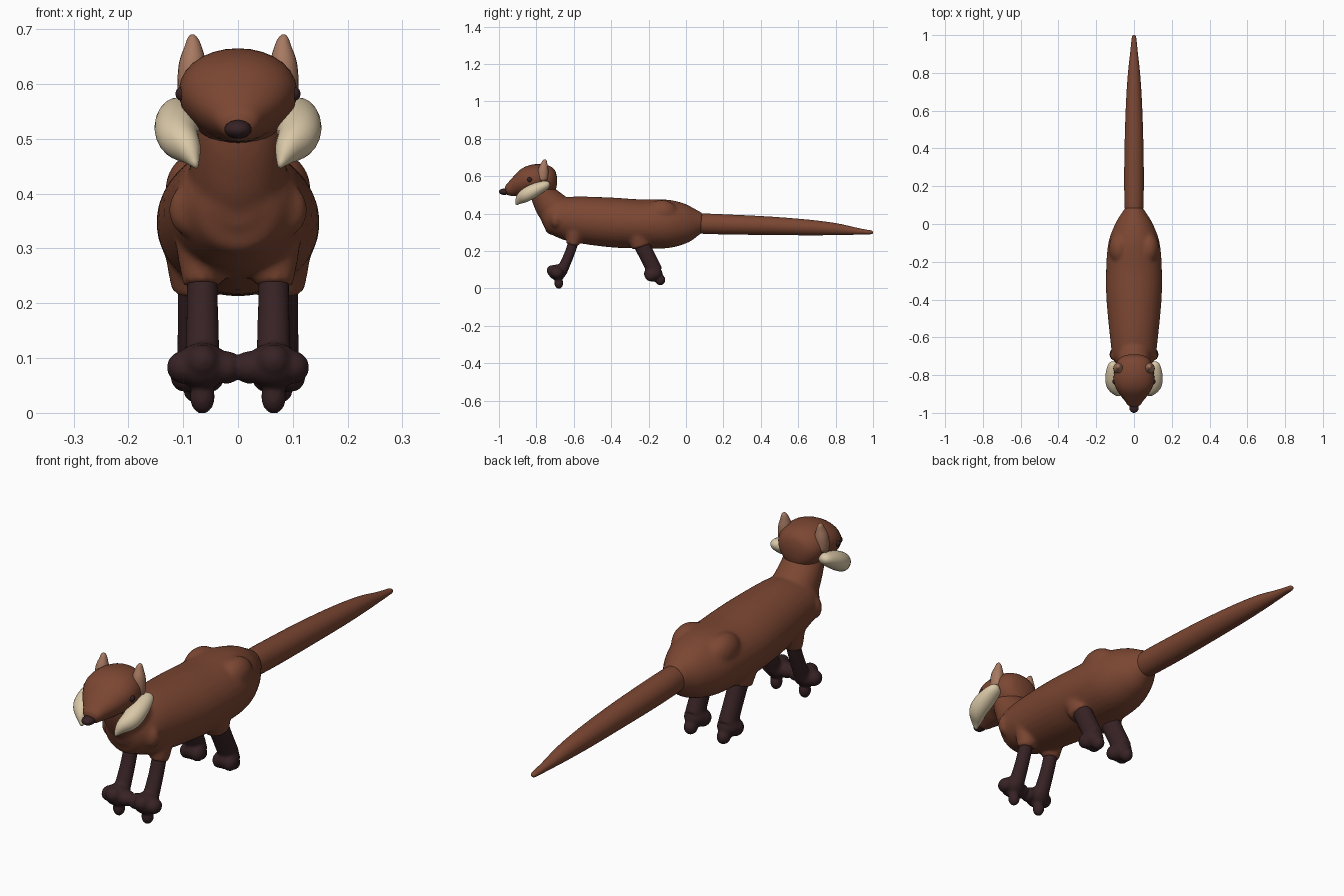
import bpy, bmesh
from math import sin, cos, pi
from mathutils import Vector, Matrix

cube = bpy.data.objects.get("Cube")
if cube:
    bpy.data.objects.remove(cube, do_unlink=True)


def material(name, r, g, b):
    m = bpy.data.materials.new(name)
    m.use_nodes = True
    m.diffuse_color = (r, g, b, 1)
    bsdf = m.node_tree.nodes["Principled BSDF"]
    bsdf.inputs["Base Color"].default_value = (r, g, b, 1)
    bsdf.inputs["Roughness"].default_value = 0.8
    return m


FUR = material("russet fur", 0.2, 0.062, 0.032)
DARK = material("dark brown", 0.038, 0.016, 0.018)
CREAM = material("cream fur", 0.70, 0.58, 0.39)
TAN = material("tan ear", 0.38, 0.19, 0.12)


def spline(pts, steps):
    """Catmull-Rom interpolation of stations (x, y, z, width, height)."""
    pts = [Vector(p) for p in pts]
    out = []
    for i in range(len(pts) - 1):
        a, b, c, d = (pts[max(i - 1, 0)], pts[i], pts[i + 1],
                      pts[min(i + 2, len(pts) - 1)])
        for k in range(steps):
            t = k / steps
            out.append(0.5 * (2 * b + (c - a) * t + (2 * a - 5 * b + 4 * c - d) * t * t
                              + (3 * b - a - 3 * c + d) * t ** 3))
    return out + [pts[-1]]


def loft(bm, stations, sides=32, steps=4, taper=0.0):
    """Sweep elliptical rings along a path; taper widens the upper half."""
    line = spline(stations, steps)
    centres = [Vector(p[:3]) for p in line]
    rings = []
    for i, p in enumerate(line):
        tangent = (centres[min(i + 1, len(line) - 1)] - centres[max(i - 1, 0)]).normalized()
        side = Vector((1, 0, 0))
        side = (side - tangent * side.dot(tangent)).normalized()
        up = side.cross(tangent)
        if up.z < 0:
            up = -up
        w, h = max(p[3], 0.002), max(p[4], 0.002)
        ring = []
        for k in range(sides):
            a = 2 * pi * k / sides
            ring.append(bm.verts.new(centres[i] + side * w * cos(a) * (1 + taper * sin(a))
                                     + up * h * sin(a)))
        rings.append(ring)
    for r0, r1 in zip(rings, rings[1:]):
        for k in range(sides):
            n = (k + 1) % sides
            bm.faces.new((r0[k], r0[n], r1[n], r1[k]))
    bm.faces.new(rings[0])
    bm.faces.new(rings[-1])


def ball(bm, centre, radii):
    bmesh.ops.create_uvsphere(bm, u_segments=24, v_segments=16, radius=1,
                              matrix=Matrix.Translation(centre) @ Matrix.Diagonal((*radii, 1)))


def finish(bm, name, mat, mirror=False, voxel=0, smooth=5):
    bmesh.ops.recalc_face_normals(bm, faces=bm.faces)
    mesh = bpy.data.meshes.new(name)
    for f in bm.faces:
        f.smooth = True
    bm.to_mesh(mesh)
    bm.free()
    mesh.materials.append(mat)
    obj = bpy.data.objects.new(name, mesh)
    bpy.context.collection.objects.link(obj)
    if mirror:
        obj.modifiers.new("mirror", 'MIRROR').use_mirror_merge = False
    if voxel:
        mod = obj.modifiers.new("blend", 'REMESH')
        mod.mode = 'VOXEL'
        mod.voxel_size = voxel
        mod.use_smooth_shade = True
        mod = obj.modifiers.new("soften", 'SMOOTH')
        mod.factor = 0.5
        mod.iterations = smooth
    return obj


# Torso, neck, shoulders, haunches and leg sockets blended together
bm = bmesh.new()
loft(bm, [(0, -.775, .37, .03, .03), (0, -.755, .375, .075, .08), (0, -.70, .38, .112, .10),
          (0, -.6, .37, .127, .122), (0, -.4, .353, .146, .133), (0, -.25, .345, .148, .131),
          (0, -.1, .345, .136, .13), (0, 0, .347, .1, .105), (0, .06, .35, .064, .07),
          (0, .088, .35, .046, .052)])
loft(bm, [(0, -.66, .38, .095, .08), (0, -.71, .43, .09, .09),
          (0, -.755, .49, .084, .074), (0, -.78, .55, .08, .06)])
for s in (-1, 1):
    ball(bm, (s * .083, -.695, .37), (.044, .035, .05))
    ball(bm, (s * .078, -.13, .405), (.055, .085, .068))
    loft(bm, [(s * .066, -.595, .32, .05, .05), (s * .066, -.6, .27, .042, .042),
              (s * .066, -.606, .232, .034, .034)])
    loft(bm, [(s * .075, -.265, .30, .06, .06), (s * .075, -.24, .222, .046, .05)])
finish(bm, "body", FUR, voxel=0.009)

# Tail
bm = bmesh.new()
loft(bm, [(0, .05, .346, .045, .05), (0, .1, .346, .05, .054), (0, .25, .341, .052, .053),
          (0, .45, .335, .049, .049), (0, .65, .326, .042, .042), (0, .8, .317, .032, .032),
          (0, .9, .307, .021, .02), (0, .96, .302, .015, .013), (0, .99, .3, .011, .01),
          (0, 1, .3, .004, .004)])
finish(bm, "tail", FUR)

# Head
bm = bmesh.new()
loft(bm, [(0, -.69, .575, .02, .02), (0, -.70, .575, .06, .055), (0, -.73, .575, .09, .08),
          (0, -.79, .575, .105, .09), (0, -.84, .57, .104, .083), (0, -.89, .55, .08, .062),
          (0, -.93, .533, .05, .042), (0, -.955, .523, .034, .028),
          (0, -.965, .52, .015, .015)], taper=.14)
finish(bm, "head", FUR)

# Nose
bm = bmesh.new()
ball(bm, (0, -.972, .517), (.025, .028, .017))
finish(bm, "nose", DARK)

# Eyes
bm = bmesh.new()
ball(bm, (.102, -.836, .582), (.012, .013, .013))
finish(bm, "eyes", DARK, mirror=True)

# Ears
bm = bmesh.new()
loft(bm, [(.084, -.765, .55, .018, .018), (.086, -.765, .59, .024, .027),
          (.083, -.763, .635, .025, .027), (.082, -.758, .667, .016, .017),
          (.083, -.755, .684, .009, .01), (.083, -.754, .69, .003, .003)], sides=20)
finish(bm, "ears", TAN, mirror=True)

# Cheek tufts
bm = bmesh.new()
loft(bm, [(.105, -.73, .562, .006, .006), (.108, -.745, .555, .028, .022),
          (.111, -.80, .53, .04, .035), (.109, -.85, .503, .038, .037),
          (.09, -.885, .478, .024, .028), (.076, -.907, .449, .004, .005)], sides=24)
finish(bm, "cheek_tufts", CREAM, mirror=True)

# Front legs with lobed feet
bm = bmesh.new()
loft(bm, [(.065, -.598, .26, .028, .028), (.065, -.625, .18, .029, .027),
          (.065, -.665, .09, .032, .03)])
ball(bm, (.065, -.688, .086), (.05, .048, .042))
for x in (.021, .1):
    ball(bm, (x, -.69, .083), (.03, .034, .03))
ball(bm, (.065, -.715, .095), (.03, .03, .03))
ball(bm, (.065, -.68, .029), (.023, .024, .031))
finish(bm, "front_legs", DARK, mirror=True, voxel=0.006, smooth=4)

# Hind legs with lobed feet
bm = bmesh.new()
loft(bm, [(.075, -.255, .27, .036, .044), (.075, -.21, .18, .035, .042),
          (.075, -.165, .09, .036, .042)])
ball(bm, (.075, -.175, .078), (.045, .05, .042))
for x in (.05, .098):
    ball(bm, (x, -.188, .07), (.026, .034, .032))
ball(bm, (.075, -.138, .046), (.026, .028, .029))
finish(bm, "hind_legs", DARK, mirror=True, voxel=0.006, smooth=4)
